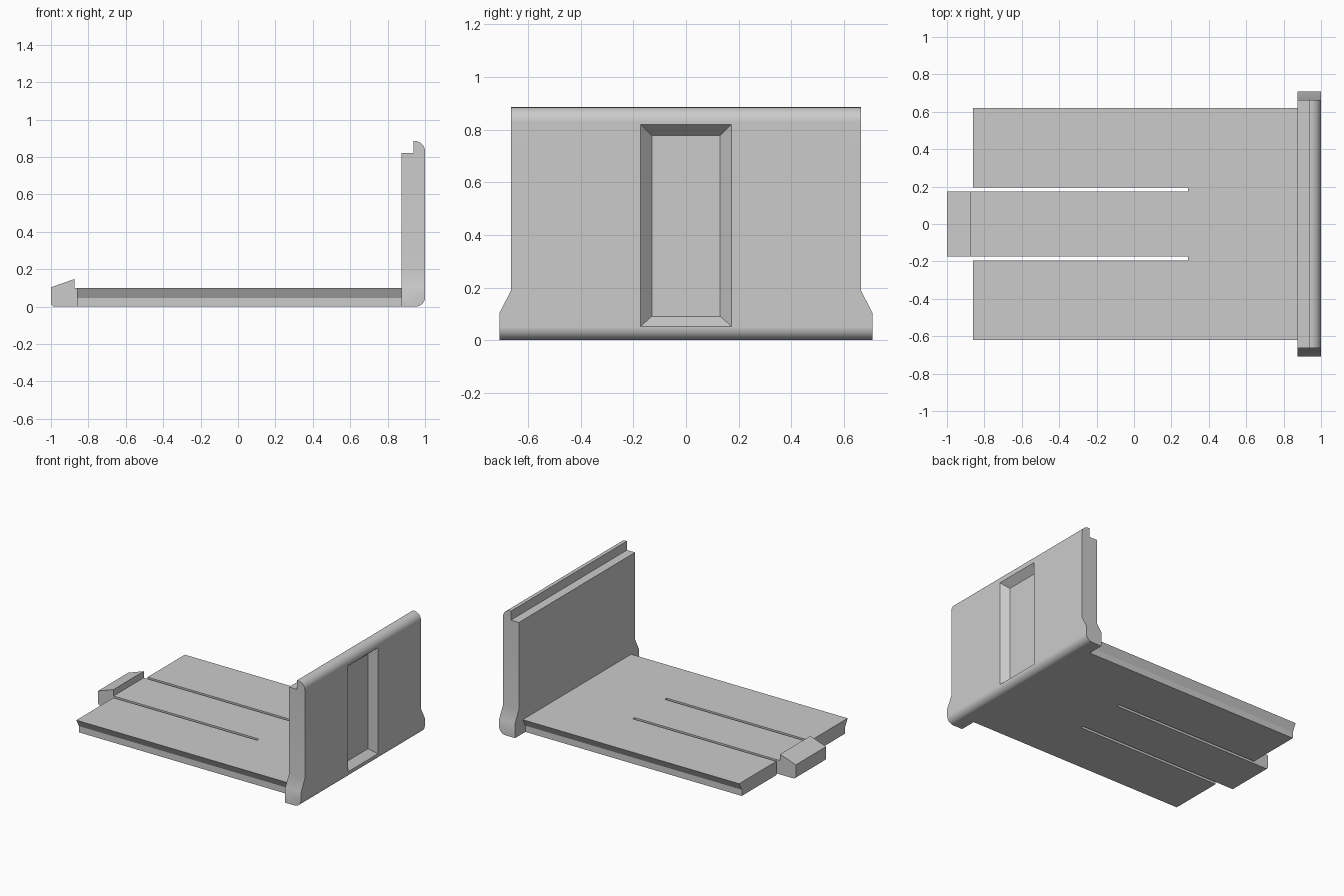
import bpy, bmesh, math
from mathutils import Vector

cube = bpy.data.objects.get("Cube")
if cube:
    bpy.data.objects.remove(cube, do_unlink=True)

grey = bpy.data.materials.new("light_grey")
grey.use_nodes = True
colour = (0.6, 0.6, 0.6, 1)
grey.diffuse_color = colour
grey.node_tree.nodes["Principled BSDF"].inputs["Base Color"].default_value = colour


def loft(name, start, end):
    """Solid between two matching closed outlines."""
    bm = bmesh.new()
    a = [bm.verts.new(p) for p in start]
    b = [bm.verts.new(p) for p in end]
    n = len(a)
    bm.faces.new(a)
    bm.faces.new(b[::-1])
    for i in range(n):
        j = (i + 1) % n
        bm.faces.new((a[i], b[i], b[j], a[j]))
    bmesh.ops.recalc_face_normals(bm, faces=bm.faces)
    mesh = bpy.data.meshes.new(name)
    bm.to_mesh(mesh)
    bm.free()
    mesh.materials.append(grey)
    ob = bpy.data.objects.new(name, mesh)
    bpy.context.collection.objects.link(ob)
    return ob


def prism_y(name, xz, half):
    return loft(name, [(x, -half, z) for x, z in xz], [(x, half, z) for x, z in xz])


def prism_x(name, yz, x0, x1):
    return loft(name, [(x0, y, z) for y, z in yz], [(x1, y, z) for y, z in yz])


def mirrored(half):
    """Close a half outline (y, z) by reflecting it in y."""
    return half + [(-y, z) for y, z in reversed(half)]


def arc(cx, cz, r, a0, a1, steps=8):
    angles = [math.radians(a0 + (a1 - a0) * i / steps) for i in range(steps + 1)]
    return [(cx + r * math.cos(a), cz + r * math.sin(a)) for a in angles]


def activate(ob):
    bpy.ops.object.select_all(action='DESELECT')
    ob.select_set(True)
    bpy.context.view_layer.objects.active = ob


def cut(ob, cutter, operation='DIFFERENCE'):
    mod = ob.modifiers.new("cut", 'BOOLEAN')
    mod.operation = operation
    mod.solver = 'EXACT'
    mod.object = cutter
    activate(ob)
    bpy.ops.object.modifier_apply(modifier=mod.name)
    bpy.data.objects.remove(cutter, do_unlink=True)


# Sliding plate with undercut side edges and two slots
plate = prism_x("base_plate", mirrored([(0.59, 0), (0.59, 0.045), (0.62, 0.1)]), -0.86, 0.9)
for side in (-1, 1):
    y0, y1 = side * 0.173, side * 0.195
    cut(plate, prism_x("slot_cutter", [(y0, -0.1), (y1, -0.1), (y1, 0.2), (y0, 0.2)], -1, 0.29))

# Latch hook at the end of the springy tongue
hook = prism_y("latch_hook", [(-0.86, 0), (-0.86, 0.1), (-0.875, 0.1), (-0.875, 0.147), (-1, 0.103)]
               + arc(-0.98, 0.02, 0.02, 180, 270, 4), 0.173)

# Upright end panel: stepped top, rounded outer edges
panel = prism_y("end_panel", [(0.873, 0), (0.873, 0.82), (0.937, 0.82), (0.937, 0.885)]
                + arc(0.945, 0.83, 0.055, 90, 0) + arc(0.95, 0.05, 0.05, 0, -90), 0.8)

# Trim the panel sides to flare out at the foot
flare = mirrored([(0.708, -0.1), (0.708, 0.105), (0.664, 0.19), (0.664, 1)])
cut(panel, prism_x("flare_cutter", flare, 0.5, 1.5), 'INTERSECT')


# Bevelled finger recess in the outer face
def recess_outline(x):
    d = x - 0.95
    w, low, high = 0.13 + d * 0.86, 0.091 - d * 0.78, 0.777 + d * 0.86
    return [(x, -w, low), (x, w, low), (x, w, high), (x, -w, high)]


cut(panel, loft("recess_cutter", recess_outline(0.95), recess_outline(1.02)))

# Smooth only the rounded panel edges and foot flare
activate(panel)
bpy.ops.object.shade_smooth_by_angle(angle=math.radians(32))
weighted = panel.modifiers.new("weighted_normals", 'WEIGHTED_NORMAL')
weighted.keep_sharp = True
